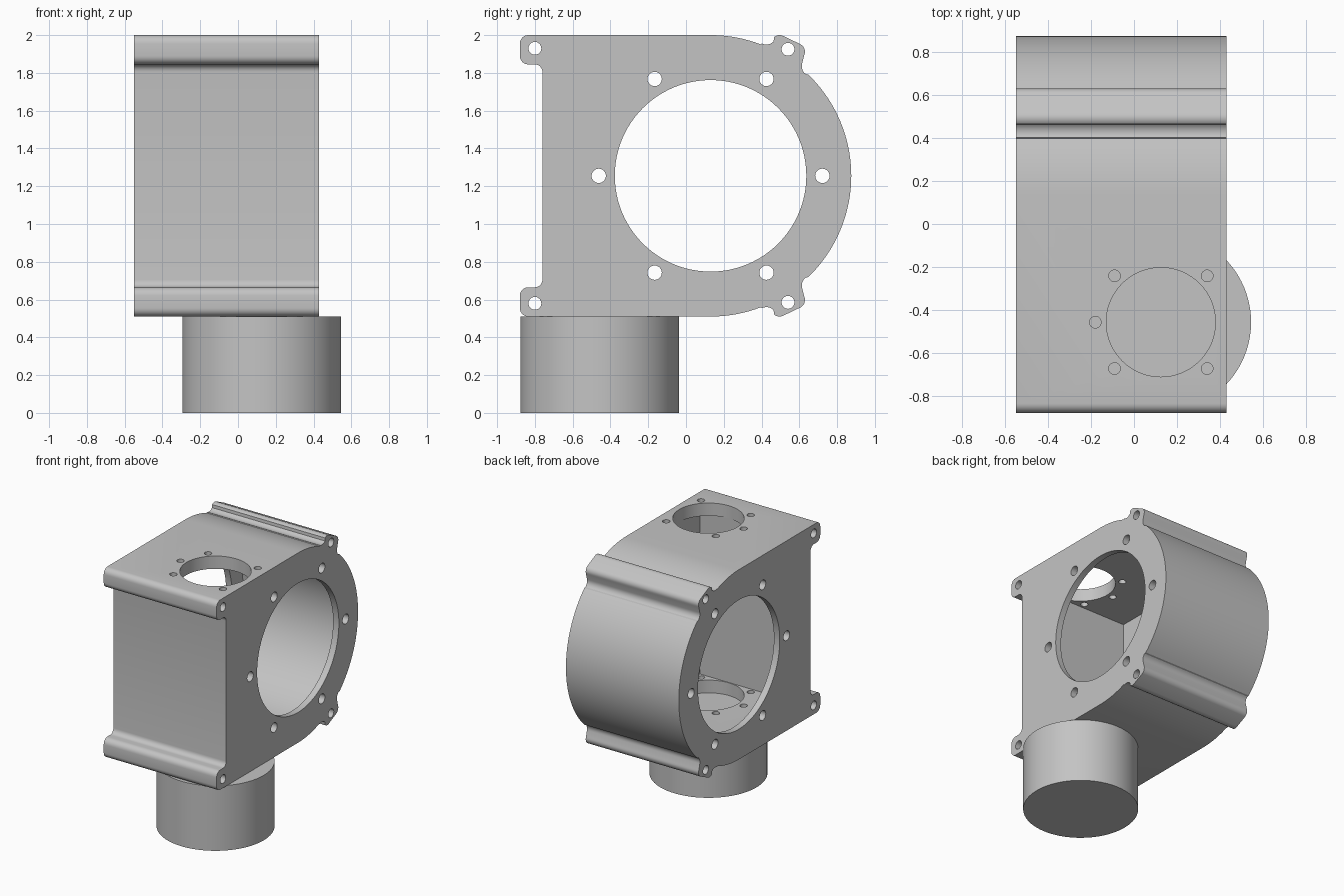
import bpy, bmesh
from math import sin, cos, pi, radians, atan2
from mathutils import Vector

cube = bpy.data.objects.get("Cube")
if cube:
    bpy.data.objects.remove(cube, do_unlink=True)

metal = bpy.data.materials.new("cast_grey")
metal.use_nodes = True
GREY = (0.55, 0.55, 0.55, 1)
metal.diffuse_color = GREY
metal.node_tree.nodes["Principled BSDF"].inputs["Base Color"].default_value = GREY

CY, CZ = 0.13, 1.255          # axis of the large bore
PX, PY = 0.125, -0.457        # axis of the vertical bore
X0, X1 = -0.55, 0.43          # housing sides


def arc(c, r, a0, a1, n):
    return [(c[0] + r * cos(radians(a0 + (a1 - a0) * i / n)),
             c[1] + r * sin(radians(a0 + (a1 - a0) * i / n))) for i in range(n + 1)]


def circle(c, r, n=24):
    return arc(c, r, 0, 360, n)[:-1]


def ring(c, r, angles, hole):
    return [circle((c[0] + r * cos(radians(a)), c[1] + r * sin(radians(a))), hole)
            for a in angles]


def prism(name, loops, axis, lo, hi):
    """Extrude each closed loop along x (loop is y, z) or z (loop is x, y)."""
    bm = bmesh.new()
    for loop in loops:
        put = (lambda p: (lo, *p)) if axis == "x" else (lambda p: (*p, lo))
        face = bm.faces.new([bm.verts.new(put(p)) for p in loop])
        ext = bmesh.ops.extrude_face_region(bm, geom=[face])
        shift = Vector((hi - lo, 0, 0) if axis == "x" else (0, 0, hi - lo))
        bmesh.ops.translate(bm, vec=shift,
                            verts=[v for v in ext["geom"] if isinstance(v, bmesh.types.BMVert)])
    bmesh.ops.recalc_face_normals(bm, faces=bm.faces)
    mesh = bpy.data.meshes.new(name)
    bm.to_mesh(mesh)
    bm.free()
    mesh.materials.append(metal)
    obj = bpy.data.objects.new(name, mesh)
    bpy.context.collection.objects.link(obj)
    return obj


def activate(obj):
    bpy.ops.object.select_all(action="DESELECT")
    obj.select_set(True)
    bpy.context.view_layer.objects.active = obj


def cut(body, cutter):
    cutter.hide_render = True
    mod = body.modifiers.new("cut", "BOOLEAN")
    mod.operation, mod.solver, mod.object = "DIFFERENCE", "EXACT", cutter
    activate(body)
    bpy.ops.object.modifier_apply(modifier=mod.name)
    bpy.data.objects.remove(cutter, do_unlink=True)


# Upper half of the housing outline, front lug to back, then mirrored
upper = [(-0.76, CZ)]
upper += arc((-0.80, 1.805), 0.04, 0, 90, 6)
upper += arc((-0.835, 1.89), 0.045, 270, 180, 6)
upper += arc((-0.835, 1.955), 0.045, 180, 90, 6)
upper += arc((CY, CZ), 0.745, 90, 69, 8)
upper += arc((0.425, 2.005), 0.055, 245, 315, 6)
upper += arc((0.495, 1.955), 0.045, 130, 60, 6)
upper += arc((0.585, 1.912), 0.045, 60, -25, 6)
upper += arc((0.665, 1.835), 0.052, 165, 232, 6)
upper += arc((CY, CZ), 0.745, 46, 0, 18)
lower = [(y, 2 * CZ - z) for y, z in reversed(upper[1:-1])]
housing = prism("housing", [upper + lower], "x", X0, X1)

# Hollow inside with a rounded back
cavity = arc((CY, CZ), 0.645, -90, 90, 48) + [(-0.715, CZ + 0.645), (-0.715, CZ - 0.645)]
cut(housing, prism("cavity_cutter", [cavity], "x", X0 + 0.05, X1 - 0.05))

# Large side bore with its bolt circle and the four lug holes
side_holes = [circle((CY, CZ), 0.507, 96)] + ring((CY, CZ), 0.592, range(0, 360, 60), 0.038)
for y, z in ((-0.80, 0.675), (0.54, 0.67)):
    side_holes += [circle((y, CZ + s * z), 0.034) for s in (1, -1)]
cut(housing, prism("side_hole_cutter", side_holes, "x", X0 - 0.1, X1 + 0.1))

# Vertical bore through top and floor, with five bolt holes
top_holes = [circle((PX, PY), 0.254, 72)]
top_holes += ring((PX, PY), 0.305, (45, 135, 180, 225, 315), 0.027)
cut(housing, prism("top_hole_cutter", top_holes, "z", 0.4, 2.1))

# Round foot below the floor
foot = prism("round_foot", [circle((PX, PY), 0.42, 80)], "z", 0, 0.51)

for obj in (housing, foot):
    activate(obj)
    bpy.ops.object.shade_smooth_by_angle(angle=radians(30))
